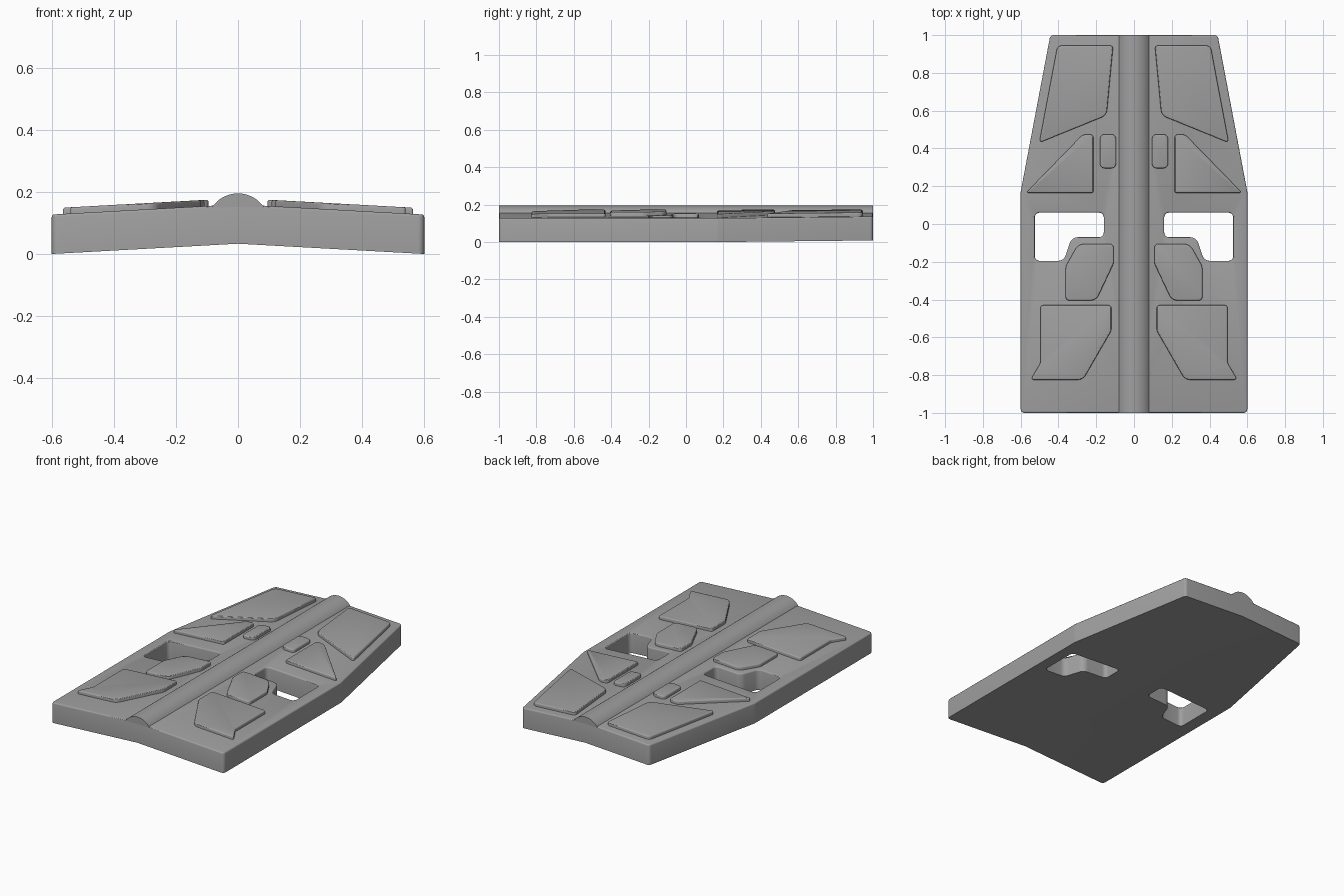
import bpy
import bmesh
import math
from mathutils import Vector

cube = bpy.data.objects.get("Cube")
if cube:
    bpy.data.objects.remove(cube)

SLOPE = 0.055   # fall of the plate away from the centre line
BOTTOM, TOP = 0.033, 0.160

grey = bpy.data.materials.new("plain_grey")
grey.use_nodes = True
grey.diffuse_color = (0.35, 0.35, 0.35, 1)
grey.node_tree.nodes["Principled BSDF"].inputs["Base Color"].default_value = (0.35, 0.35, 0.35, 1)


def rounded(points, radius, steps=6):
    """Outline with circular corners; a point may carry its own radius."""
    result = []
    n = len(points)
    for i, point in enumerate(points):
        p = Vector(point[:2])
        r = point[2] if len(point) > 2 else radius
        if r == 0:
            result.append(p)
            continue
        a = (Vector(points[i - 1][:2]) - p).normalized()
        b = (Vector(points[(i + 1) % n][:2]) - p).normalized()
        half = a.angle(b) / 2
        centre = p + (a + b).normalized() * (r / math.sin(half))
        start = p + a * (r / math.tan(half)) - centre
        end = p + b * (r / math.tan(half)) - centre
        sweep = start.angle(end)
        for k in range(steps + 1):
            t = k / steps
            result.append(centre + (start * math.sin((1 - t) * sweep)
                                    + end * math.sin(t * sweep)) / math.sin(sweep))
    return result


def finish(name, bm, smooth=30):
    mesh = bpy.data.meshes.new(name)
    bm.to_mesh(mesh)
    bm.free()
    mesh.materials.append(grey)
    obj = bpy.data.objects.new(name, mesh)
    bpy.context.collection.objects.link(obj)
    bpy.ops.object.select_all(action="DESELECT")
    obj.select_set(True)
    bpy.context.view_layer.objects.active = obj
    bpy.ops.object.shade_smooth_by_angle(angle=math.radians(smooth))
    return obj


def sloped_prism(name, loops, z0, z1, bevel):
    """Extrude outlines (first outer, then holes), soften the rim, tilt and mirror."""
    bm = bmesh.new()
    edges = []
    for loop in loops:
        verts = [bm.verts.new((p.x, p.y, z0)) for p in loop]
        edges += [bm.edges.new((verts[i - 1], v)) for i, v in enumerate(verts)]
    bmesh.ops.triangle_fill(bm, edges=edges, use_beauty=True, normal=(0, 0, 1))
    bmesh.ops.dissolve_limit(bm, angle_limit=0.01, verts=[], edges=bm.edges[:])
    base = bm.faces[:]
    grown = bmesh.ops.extrude_face_region(bm, geom=base, use_keep_orig=True)["geom"]
    bmesh.ops.translate(bm, vec=(0, 0, z1 - z0),
                        verts=[g for g in grown if isinstance(g, bmesh.types.BMVert)])
    bmesh.ops.recalc_face_normals(bm, faces=bm.faces[:])
    rim = [e for e in bm.edges
           if all(v.co.z > z1 - 1e-5 for v in e.verts)
           and any(abs(f.normal.z) < 0.5 for f in e.link_faces)
           and not all(abs(v.co.x) < 1e-5 for v in e.verts)]
    bmesh.ops.bevel(bm, geom=rim, offset=bevel, segments=3, profile=0.5, affect="EDGES")
    # Open the centre seam so the halves weld
    seam = [f for f in bm.faces if all(abs(v.co.x) < 1e-5 for v in f.verts)]
    bmesh.ops.delete(bm, geom=seam, context="FACES")
    for v in bm.verts:
        v.co.z -= SLOPE * v.co.x
    obj = finish(name, bm)
    mirror = obj.modifiers.new("Mirror", "MIRROR")
    mirror.merge_threshold = 0.0005
    return obj


# Main plate with a stepped opening on each side
plate = rounded([(0, -1, 0), (0.6, -1), (0.6, 0.17, 0.05), (0.443, 1), (0, 1, 0)], 0.02)
opening = rounded([(0.16, 0.06), (0.525, 0.06), (0.525, -0.195), (0.372, -0.195, 0.04),
                   (0.33, -0.07, 0.045), (0.16, -0.07)], 0.025)
sloped_prism("base_plate", [plate, opening], BOTTOM, TOP, 0.008)

# Raised panels
panels = {
    "rear_panel": ([(0.11, 0.945), (0.405, 0.945, 0.03), (0.502, 0.43, 0.01),
                    (0.145, 0.575, 0.05)], 0.015),
    "triangular_panel": ([(0.215, 0.475, 0.02), (0.27, 0.475, 0.05), (0.572, 0.165, 0.006),
                          (0.215, 0.165, 0.01)], 0.02),
    "small_panel": ([(0.095, 0.475), (0.18, 0.475), (0.18, 0.295), (0.095, 0.295)], 0.025),
    "middle_panel": ([(0.108, -0.105, 0.02), (0.295, -0.105, 0.06), (0.362, -0.225, 0.06),
                      (0.362, -0.405, 0.02), (0.2, -0.405, 0.05), (0.108, -0.21, 0.05)], 0.02),
    "front_panel": ([(0.12, -0.43), (0.495, -0.43), (0.495, -0.735, 0.04), (0.548, -0.825, 0.01),
                     (0.27, -0.825, 0.05), (0.12, -0.565, 0.05)], 0.015),
}
for name, (points, radius) in panels.items():
    sloped_prism(name, [rounded(points, radius)], TOP - 0.01, TOP + 0.02, 0.007)

# Round ridge along the centre line
bm = bmesh.new()
half_angle = math.asin(0.84)
profile = []
for i in range(25):
    a = half_angle * (1 - i / 12)
    profile.append(bm.verts.new((0.1 * math.sin(a), -1, 0.095 + 0.1 * math.cos(a))))
end = bm.faces.new(profile)
grown = bmesh.ops.extrude_face_region(bm, geom=[end], use_keep_orig=True)["geom"]
bmesh.ops.translate(bm, vec=(0, 2, 0),
                    verts=[g for g in grown if isinstance(g, bmesh.types.BMVert)])
bmesh.ops.recalc_face_normals(bm, faces=bm.faces[:])
finish("centre_ridge", bm)
